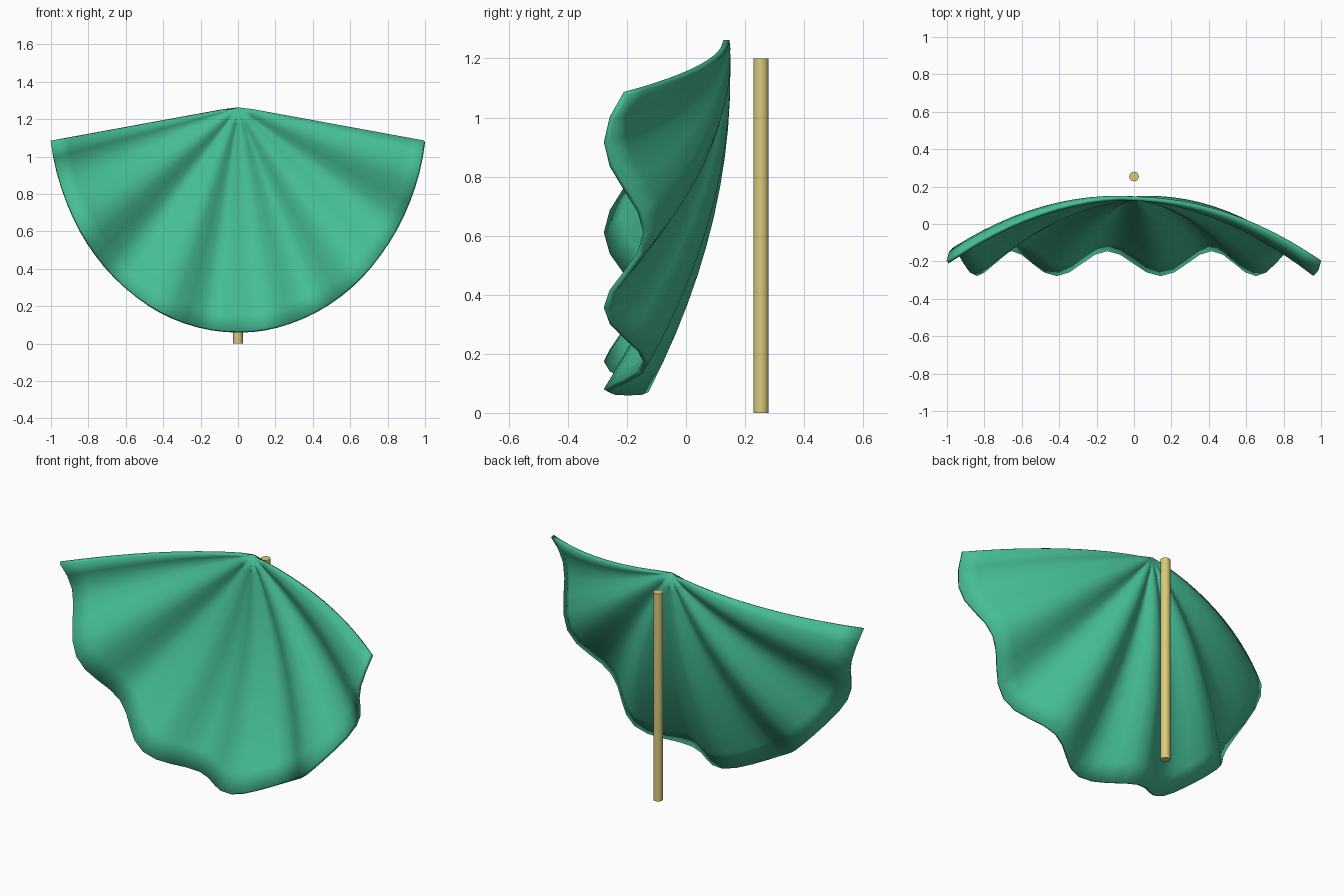
import bpy, bmesh, math

if "Cube" in bpy.data.objects:
    bpy.data.objects.remove(bpy.data.objects["Cube"])


def material(name, rgb):
    m = bpy.data.materials.new(name)
    m.diffuse_color = (*rgb, 1.0)
    m.use_nodes = True
    m.node_tree.nodes["Principled BSDF"].inputs["Base Color"].default_value = m.diffuse_color
    return m


GREEN = material("sea green", (0.06, 0.51, 0.295))
TAN = material("pale wood", (0.70, 0.59, 0.20))

# Fan canopy: elliptical sector, bowed forward, with five radial waves
APEX_Y, APEX_Z = 0.137, 1.263
WIDTH, HEIGHT = 1.008, 1.20
HALF_ANGLE = math.radians(81.3)
WAVES, COLS, ROWS = 5, 40, 12
BOW, RIPPLE = 0.34, 0.067

bm = bmesh.new()
apex = bm.verts.new((0, APEX_Y, APEX_Z))
columns = []
for i in range(COLS + 1):
    u = i / COLS
    t = HALF_ANGLE * (2 * u - 1)
    wave = math.sin(2 * math.pi * WAVES * u)
    col = []
    for j in range(1, ROWS + 1):
        r = j / ROWS
        col.append(bm.verts.new((
            WIDTH * r * math.sin(t),
            APEX_Y - BOW * r * r + RIPPLE * r * wave,
            APEX_Z - HEIGHT * r * math.cos(t))))
    columns.append(col)
for a, b in zip(columns, columns[1:]):
    bm.faces.new((apex, a[0], b[0]))
    for j in range(ROWS - 1):
        bm.faces.new((a[j], a[j + 1], b[j + 1], b[j]))
bmesh.ops.recalc_face_normals(bm, faces=bm.faces)
mesh = bpy.data.meshes.new("fan_canopy")
bm.to_mesh(mesh)
bm.free()
fan = bpy.data.objects.new("fan_canopy", mesh)
bpy.context.collection.objects.link(fan)
mesh.materials.append(GREEN)
for p in mesh.polygons:
    p.use_smooth = True
solid = fan.modifiers.new("thickness", "SOLIDIFY")
solid.thickness = 0.02
solid.offset = 0

# Upright pole standing behind the canopy
bpy.ops.mesh.primitive_cylinder_add(vertices=16, radius=0.026, depth=1.2,
                                    location=(0, 0.254, 0.6))
pole = bpy.context.object
pole.name = "support_pole"
pole.data.materials.append(TAN)
bpy.ops.object.shade_smooth_by_angle(angle=math.radians(40))
